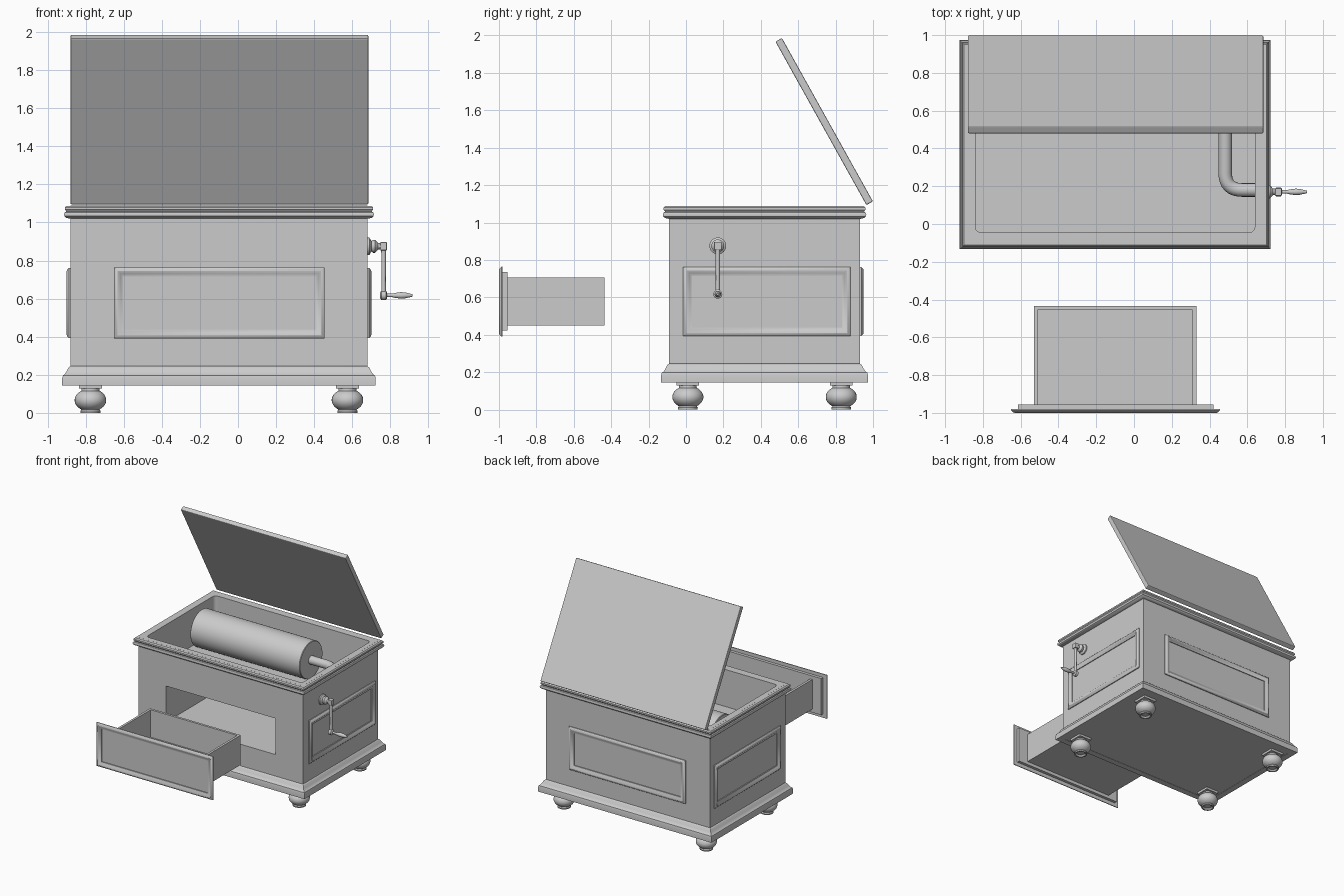
import bpy, bmesh, math
from mathutils import Matrix, Vector

if "Cube" in bpy.data.objects:
    bpy.data.objects.remove(bpy.data.objects["Cube"])

CX, CY = -0.10, 0.42          # centre of the cabinet
HX, HY = 0.78, 0.51           # half sizes of the cabinet


def finish(name, bm, angle=None):
    bmesh.ops.recalc_face_normals(bm, faces=bm.faces)
    me = bpy.data.meshes.new(name)
    bm.to_mesh(me)
    bm.free()
    ob = bpy.data.objects.new(name, me)
    bpy.context.collection.objects.link(ob)
    if angle:
        bpy.ops.object.select_all(action='DESELECT')
        ob.select_set(True)
        bpy.context.view_layer.objects.active = ob
        bpy.ops.object.shade_smooth_by_angle(angle=math.radians(angle))
    return ob


def box(name, lo, hi, bevel=0.0, upright=0.0, mat=None):
    bm = bmesh.new()
    bmesh.ops.create_cube(bm, size=1)
    for v in bm.verts:
        v.co = Vector([a + (c + 0.5) * (b - a) for a, b, c in zip(lo, hi, v.co)])
    if upright:
        es = [e for e in bm.edges if abs(e.verts[0].co.z - e.verts[1].co.z) > 1e-4]
        bmesh.ops.bevel(bm, geom=es, offset=upright, segments=5, profile=0.5, affect='EDGES')
    if bevel:
        bmesh.ops.bevel(bm, geom=bm.edges[:], offset=bevel, segments=2, profile=0.5, affect='EDGES')
    if mat:
        bm.transform(mat)
    return finish(name, bm)


def cut(ob, *args, **kw):
    tool = box("cutter", *args, **kw)
    tool.hide_render = True
    m = ob.modifiers.new("cut", 'BOOLEAN')
    m.object, m.operation, m.solver = tool, 'DIFFERENCE', 'EXACT'
    bpy.context.view_layer.objects.active = ob
    bpy.ops.object.modifier_apply(modifier=m.name)
    bpy.data.objects.remove(tool)


def frame(name, hx, hy, profile, mat):
    """Mitred rectangular moulding; profile is (outset, height)."""
    bm = bmesh.new()
    rings = [[bm.verts.new((sx * (hx + o), sy * (hy + o), h))
              for sx, sy in ((-1, -1), (1, -1), (1, 1), (-1, 1))] for o, h in profile]
    for i, a in enumerate(rings):
        b = rings[(i + 1) % len(rings)]
        for j in range(4):
            k = (j + 1) % 4
            bm.faces.new((a[j], a[k], b[k], b[j]))
    bm.transform(mat)
    return finish(name, bm, 35)


def lathe(name, profile, mat, seg=32):
    """Turned part; profile is (radius, height) along local z."""
    bm = bmesh.new()
    rings = [[bm.verts.new((r * math.cos(2 * math.pi * i / seg), r * math.sin(2 * math.pi * i / seg), h))
              for i in range(seg)] for r, h in profile]
    for a, b in zip(rings, rings[1:]):
        for j in range(seg):
            k = (j + 1) % seg
            bm.faces.new((a[j], a[k], b[k], b[j]))
    bm.faces.new(rings[0])
    bm.faces.new(rings[-1])
    bm.transform(mat)
    return finish(name, bm, 40)


T = Matrix.Translation
ALONG_X = Matrix.Rotation(math.pi / 2, 4, 'Y')


def wall(x, y, z, turn):
    return T((x, y, z)) @ Matrix.Rotation(math.radians(turn), 4, 'Z') @ Matrix.Rotation(math.pi / 2, 4, 'X')


# cabinet with upper well and drawer compartment
body = box("cabinet_body", (CX - HX, CY - HY, 0.147), (CX + HX, CY + HY, 1.088))
cut(body, (-0.84, -0.045, 0.77), (0.64, 0.885, 1.3), upright=0.03)
cut(body, (-0.62, -0.3, 0.43), (0.42, 0.60, 0.74))

# top rim and base mouldings
frame("top_rim", HX, HY, [(-0.01, 1.02), (0.004, 1.02), (0.022, 1.024), (0.032, 1.033), (0.034, 1.044),
      (0.03, 1.053), (0.022, 1.057), (0.024, 1.062), (0.029, 1.067), (0.029, 1.079), (0.021, 1.0875),
      (-0.01, 1.0875)], T((CX, CY, 0)))
frame("base_moulding", HX, HY, [(-0.01, 0.145), (0.043, 0.145), (0.043, 0.182), (0.039, 0.197), (0.03, 0.203),
      (0.02, 0.218), (0.01, 0.238), (0.0, 0.245), (-0.01, 0.245)], T((CX, CY, 0)))

# raised panel mouldings
bead = [(0, 0), (0, 0.007), (-0.01, 0.017), (-0.018, 0.02), (-0.026, 0.017), (-0.033, 0.01),
        (-0.047, 0.007), (-0.047, 0)]
frame("right_panel", 0.4475, 0.185, bead, wall(CX + HX, 0.4325, 0.577, 90))
frame("left_panel", 0.4475, 0.185, bead, wall(CX - HX, 0.4325, 0.577, -90))
frame("back_panel", 0.5525, 0.185, bead, wall(-0.0975, CY + HY, 0.577, 180))

# bun feet
for side, x in (("left", -0.775), ("right", 0.575)):
    for end, y in (("front", 0.01), ("back", 0.83)):
        bun = [(0.083 * math.cos(a), 0.067 + 0.06 * math.sin(a))
               for a in [math.radians(d) for d in range(-55, 56, 10)]]
        lathe(f"{end}_{side}_foot", [(0.03, 0.012), (0.042, 0.0), (0.052, 0.0), (0.053, 0.01)] + bun +
              [(0.047, 0.13)], T((x, y, 0)))
        box(f"{end}_{side}_foot_block", (x - 0.06, y - 0.06, 0.128), (x + 0.06, y + 0.06, 0.148))

# pulled out drawer
drawer = box("drawer_box", (-0.53, -0.96, 0.45), (0.33, -0.435, 0.705))
cut(drawer, (-0.51, -0.955, 0.47), (0.31, -0.455, 0.9))
box("drawer_front", (-0.615, -0.98, 0.422), (0.42, -0.955, 0.735))
frame("drawer_moulding", 0.5525, 0.187, bead, wall(-0.0975, -0.98, 0.577, 0))

# open lid with a recessed inner panel
tilt = T((0, 0.982, 1.103)) @ Matrix.Rotation(math.atan2(0.88, -0.49), 4, 'X')
lid = box("lid", (CX - HX, 0, -0.02), (CX + HX + 0.005, 1.0, 0.02), bevel=0.006, mat=tilt)
cut(lid, (-0.66, 0.146, -0.005), (0.46, 0.866, 0.1), mat=tilt)

# music cylinder
lathe("cylinder", [(0.152, 0), (0.156, 0.004), (0.156, 1.036), (0.152, 1.04)], T((-0.79, 0.635, 0.92)) @ ALONG_X, 48)

# bent pipe between cylinder and crank
corners = [Vector(p) for p in ((0.2, 0.635, 0.92), (0.483, 0.635, 0.92), (0.483, 0.18, 0.88), (0.66, 0.18, 0.88))]
path = [corners[0]]
for a, p, b in zip(corners, corners[1:], corners[2:]):
    s, e = p + (a - p).normalized() * 0.09, p + (b - p).normalized() * 0.09
    path += [s * (1 - t) ** 2 + p * 2 * t * (1 - t) + e * t * t for t in [i / 8 for i in range(9)]]
path.append(corners[-1])
cu = bpy.data.curves.new("pipe", 'CURVE')
cu.dimensions, cu.bevel_depth, cu.bevel_resolution = '3D', 0.036, 6
sp = cu.splines.new('POLY')
sp.points.add(len(path) - 1)
for q, p in zip(sp.points, path):
    q.co = (*p, 1)
bpy.context.collection.objects.link(bpy.data.objects.new("pipe", cu))

# crank: turned boss, arm and handle
lathe("crank_boss", [(0.045, 0), (0.045, 0.012), (0.036, 0.018), (0.028, 0.022), (0.034, 0.032), (0.034, 0.042),
      (0.024, 0.052), (0.017, 0.058), (0.017, 0.085)], T((0.678, 0.17, 0.875)) @ ALONG_X)
box("crank_hub", (0.747, 0.15, 0.853), (0.782, 0.19, 0.897), bevel=0.004)
lathe("crank_arm", [(0.013, 0.61), (0.011, 0.7), (0.013, 0.87)], T((0.765, 0.17, 0)), 16)
lathe("crank_knuckle", [(0.016, 0), (0.024, 0.006), (0.024, 0.03), (0.016, 0.036)],
      T((0.747, 0.17, 0.617)) @ ALONG_X, 24)
lathe("crank_handle", [(0.009, 0), (0.009, 0.03), (0.013, 0.045), (0.017, 0.075), (0.016, 0.095), (0.009, 0.125),
      (0.006, 0.137)], T((0.78, 0.17, 0.617)) @ ALONG_X, 24)
